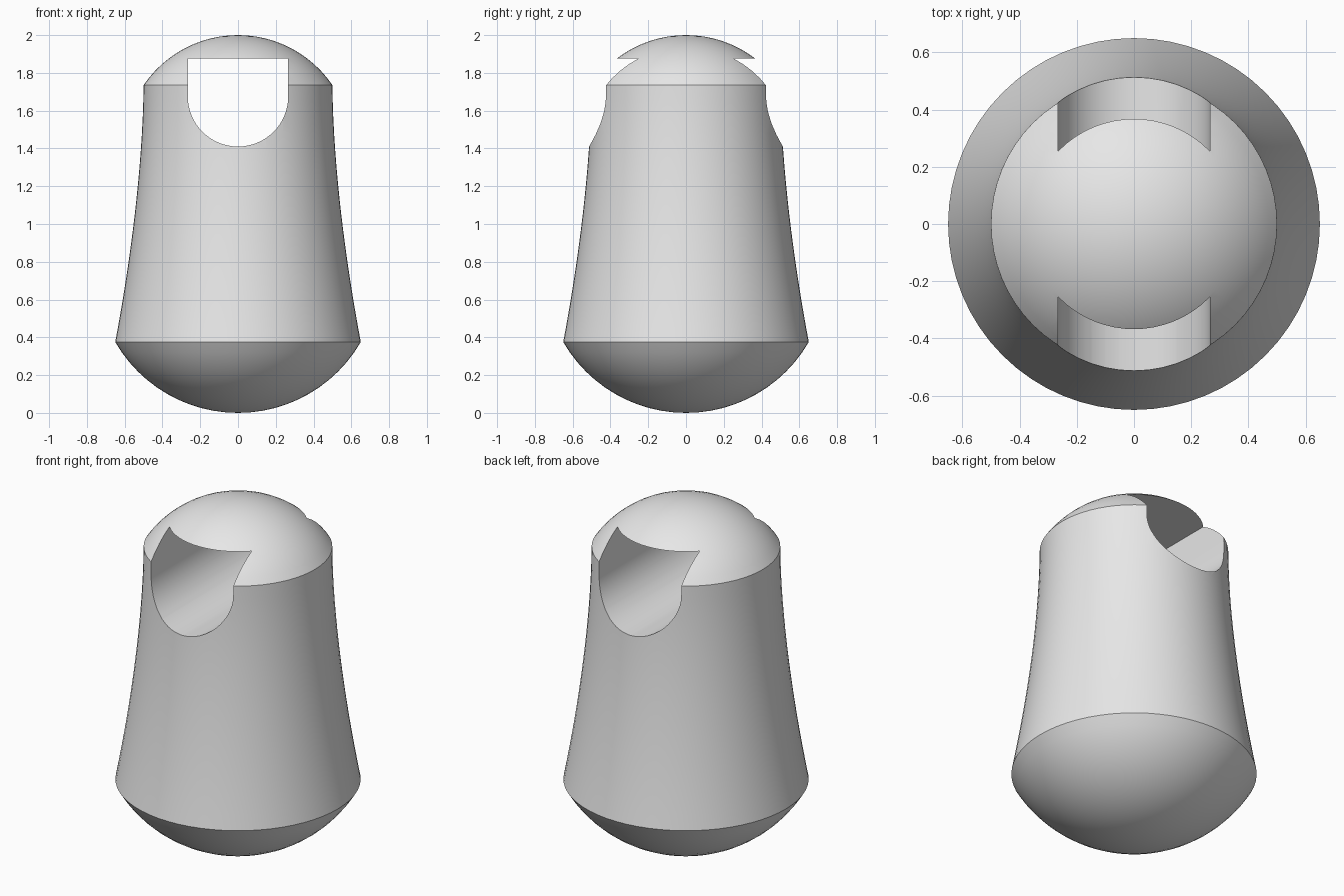
import bpy, bmesh, math

if "Cube" in bpy.data.objects:
    bpy.data.objects.remove(bpy.data.objects["Cube"])

SEG = 64


def new_object(name, bm):
    bmesh.ops.recalc_face_normals(bm, faces=bm.faces)
    mesh = bpy.data.meshes.new(name)
    bm.to_mesh(mesh)
    bm.free()
    obj = bpy.data.objects.new(name, mesh)
    bpy.context.collection.objects.link(obj)
    return obj


def dome(radius, height, steps):
    """Spherical cap points (r, depth below pole), from pole to rim."""
    R = (radius ** 2 + height ** 2) / (2 * height)
    a = math.asin(radius / R)
    return [(R * math.sin(a * i / steps), R * (1 - math.cos(a * i / steps)))
            for i in range(steps + 1)]


# profile: rounded bottom, flared concave side, domed top
Z_LOW, Z_HIGH, R_LOW, R_HIGH = 0.375, 1.735, 0.65, 0.5
profile = dome(R_LOW, Z_LOW, 12)
for i in range(1, 16):
    t = 1 - i / 16
    profile.append((R_HIGH + (R_LOW - R_HIGH) * t ** 1.7,
                    Z_HIGH - (Z_HIGH - Z_LOW) * t))
profile += [(r, 2 - d) for r, d in reversed(dome(R_HIGH, 2 - Z_HIGH, 12))]

# body: lathe the profile
bm = bmesh.new()
rings = []
for r, z in profile:
    if r < 1e-6:
        rings.append([bm.verts.new((0, 0, z))] * SEG)
    else:
        rings.append([bm.verts.new((r * math.cos(2 * math.pi * k / SEG),
                                    r * math.sin(2 * math.pi * k / SEG), z))
                      for k in range(SEG)])
for a, b in zip(rings, rings[1:]):
    for k in range(SEG):
        n = (k + 1) % SEG
        bm.faces.new(list(dict.fromkeys((a[k], a[n], b[n], b[k]))))
body = new_object("body", bm)

# cutter: U-shaped tunnel running front to back
W, Z_MID, Z_TOP = 0.266, 1.676, 1.875
outline = [(W, Z_TOP), (-W, Z_TOP)]
outline += [(-W * math.cos(math.pi * i / 32), Z_MID - W * math.sin(math.pi * i / 32))
            for i in range(33)]
bm = bmesh.new()
face = bm.faces.new([bm.verts.new((x, -1, z)) for x, z in outline])
ext = bmesh.ops.extrude_face_region(bm, geom=[face])
bmesh.ops.translate(bm, vec=(0, 2, 0),
                    verts=[v for v in ext["geom"] if isinstance(v, bmesh.types.BMVert)])
cutter = new_object("tunnel_cutter", bm)
cutter.hide_render = True

# one grey material on both, so the cut walls match
grey = bpy.data.materials.new("plain grey")
grey.diffuse_color = (0.8, 0.8, 0.8, 1)
grey.use_nodes = True
grey.node_tree.nodes["Principled BSDF"].inputs["Base Color"].default_value = grey.diffuse_color
for obj in (body, cutter):
    obj.data.materials.append(grey)

# cut the tunnel and shade
mod = body.modifiers.new("tunnel", 'BOOLEAN')
mod.operation = 'DIFFERENCE'
mod.solver = 'EXACT'
mod.object = cutter
bpy.ops.object.select_all(action='DESELECT')
body.select_set(True)
bpy.context.view_layer.objects.active = body
bpy.ops.object.modifier_apply(modifier=mod.name)
bpy.data.objects.remove(cutter, do_unlink=True)
bpy.ops.object.shade_smooth_by_angle(angle=math.radians(28))
